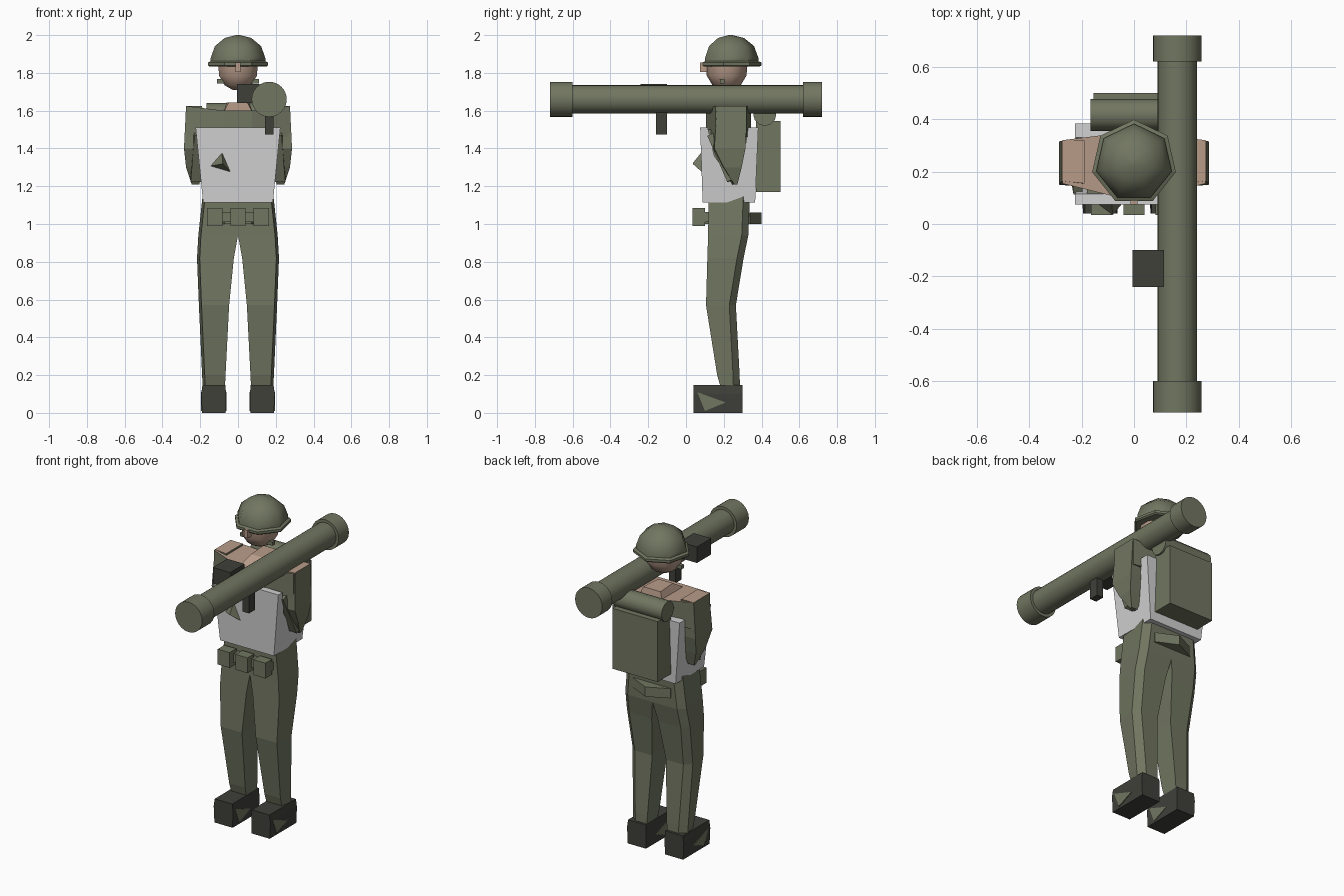
import bpy, bmesh, math
from mathutils import Vector, Matrix

cube = bpy.data.objects.get("Cube")
if cube:
    bpy.data.objects.remove(cube, do_unlink=True)


def material(name, r, g, b):
    m = bpy.data.materials.new(name)
    m.use_nodes = True
    m.diffuse_color = (r, g, b, 1)
    bsdf = next(n for n in m.node_tree.nodes if n.type == 'BSDF_PRINCIPLED')
    bsdf.inputs["Base Color"].default_value = (r, g, b, 1)
    return m


OLIVE = material("olive", 0.165, 0.18, 0.118)
SKIN = material("skin", 0.48, 0.33, 0.25)
WHITE = material("pale grey", 0.64, 0.64, 0.64)
DARK = material("charcoal", 0.05, 0.05, 0.042)


def finish(name, bm, *mats, smooth=None):
    bmesh.ops.recalc_face_normals(bm, faces=bm.faces)
    mesh = bpy.data.meshes.new(name)
    bm.to_mesh(mesh)
    bm.free()
    obj = bpy.data.objects.new(name, mesh)
    bpy.context.collection.objects.link(obj)
    for m in mats:
        mesh.materials.append(m)
    if smooth:
        bpy.ops.object.select_all(action='DESELECT')
        obj.select_set(True)
        bpy.context.view_layer.objects.active = obj
        bpy.ops.object.shade_smooth_by_angle(angle=math.radians(smooth))
    return obj


def loft(name, rings, mat, smooth=None):
    """Skin a closed shape through rings with equal point counts."""
    bm = bmesh.new()
    rows = [[bm.verts.new(p) for p in ring] for ring in rings]
    n = len(rows[0])
    for a, b in zip(rows, rows[1:]):
        for i in range(n):
            j = (i + 1) % n
            bm.faces.new((a[i], a[j], b[j], b[i]))
    bm.faces.new(rows[0])
    bm.faces.new(rows[-1])
    return finish(name, bm, mat, smooth=smooth)


def box(name, x0, x1, y0, y1, z0, z1, mat):
    rings = [[(x0, y0, z), (x1, y0, z), (x1, y1, z), (x0, y1, z)] for z in (z0, z1)]
    return loft(name, rings, mat)


def lathe(name, center, axis, sides, profile, mat, smooth=None):
    """Rings of (radius, offset) about an axis through center."""
    turn = Vector((0, 0, 1)).rotation_difference(Vector(axis)).to_matrix()
    rings = []
    for r, h in profile:
        angles = [math.pi / 2 + math.tau * i / sides for i in range(sides)]
        rings.append([Vector(center) + turn @ Vector((r * math.cos(a), r * math.sin(a), h))
                      for a in angles])
    return loft(name, rings, mat, smooth)


def limb(name, start, end, w0, w1, mat):
    """Tapered four sided bar between two points."""
    a, b = Vector(start), Vector(end)
    turn = (b - a).to_track_quat('Z', 'Y').to_matrix()
    square = ((-1, -1), (1, -1), (1, 1), (-1, 1))
    return loft(name, [[p + turn @ Vector((w * x / 2, w * y / 2, 0)) for x, y in square]
                       for p, w in ((a, w0), (b, w1))], mat)


# Launcher tube with raised end rings, sight and grip
lathe("launcher_tube", (0.165, 0, 1.66), (0, 1, 0), 24,
      [(0.093, -0.72), (0.093, -0.6), (0.075, -0.6), (0.075, 0.62), (0.093, 0.62), (0.093, 0.72)],
      OLIVE, 40)
box("launcher_sight", -0.005, 0.115, -0.24, -0.10, 1.64, 1.74, DARK)
box("launcher_grip", 0.143, 0.188, -0.16, -0.10, 1.475, 1.60, DARK)

# Helmet, brim, head, nose
CY = 0.235
lathe("helmet_dome", (0, CY, 0), (0, 0, 1), 7,
      [(0.148, 1.845), (0.148, 1.88), (0.125, 1.942), (0.072, 1.985), (0.01, 2.0)], OLIVE, 50)
lathe("helmet_brim", (0, CY, 0), (0, 0, 1), 7,
      [(0.155, 1.833), (0.164, 1.84), (0.164, 1.855), (0.148, 1.862)], OLIVE)
lathe("head", (0, 0.215, 0), (0, 0, 1), 10,
      [(0.03, 1.71), (0.075, 1.735), (0.105, 1.785), (0.11, 1.84)], SKIN, 60)
box("nose", -0.013, 0.013, 0.075, 0.12, 1.805, 1.855, SKIN)
for s, side in ((1, "left"), (-1, "right")):
    box(side + "_chin_strap", s * 0.055, s * 0.112, 0.18, 0.205, 1.745, 1.767, OLIVE)

# Shirt yoke: sections across the shoulders, bare upper faces
sections = [(-0.274, 0.155, 0.32, 1.625), (-0.075, 0.105, 0.345, 1.60),
            (0.075, 0.105, 0.345, 1.60), (0.274, 0.155, 0.32, 1.625)]
shirt = loft("shirt_yoke", [[(x, y0, 1.46), (x, y1, 1.46), (x, y1, z), (x, y0, z)]
                            for x, y0, y1, z in sections], OLIVE)
shirt.data.materials.append(SKIN)
for f in shirt.data.polygons:
    if f.normal.z > 0.7:
        f.material_index = 1

# Neck base
loft("neck", [[(-0.078, 0.12, 1.59), (0.078, 0.12, 1.59), (0.078, 0.345, 1.59), (-0.078, 0.345, 1.59)],
              [(-0.05, 0.20, 1.642), (0.05, 0.20, 1.642), (0.06, 0.335, 1.642), (-0.06, 0.335, 1.642)]], SKIN)

# Vest: side outline with armholes, narrowing to the waist
outline = [(0.075, 1.51), (0.115, 1.51), (0.15, 1.36), (0.23, 1.25), (0.315, 1.42), (0.33, 1.51),
           (0.383, 1.51), (0.366, 1.115), (0.088, 1.115)]
loft("vest", [[(s * (0.185 + 0.1 * (z - 1.115)), y, z) for y, z in outline] for s in (-1, 1)], WHITE)
box("vest_filling", -0.18, 0.18, 0.11, 0.34, 1.13, 1.5, OLIVE)

# Arms: bent, tapering to the elbow
arm_levels = [(1.625, 0.19, 0.275, 0.155, 0.318), (1.40, 0.17, 0.286, 0.14, 0.315),
              (1.30, 0.18, 0.275, 0.19, 0.295), (1.21, 0.205, 0.245, 0.245, 0.272)]
for s, side in ((1, "left"), (-1, "right")):
    arm = loft(side + "_upper_arm", [[(s * a, y0, z), (s * b, y0 + 0.01, z), (s * b, y1, z), (s * a, y1, z)]
                                     for z, a, b, y0, y1 in arm_levels], OLIVE)
    arm.data.materials.append(SKIN)
    for f in arm.data.polygons:
        if f.normal.z > 0.9:
            f.material_index = 1
    limb(side + "_forearm", (s * 0.225, 0.245, 1.235), (s * 0.215, 0.13, 1.475), 0.055, 0.035, OLIVE)

# Hand end emerging from the chest
loft("hand_tip", [[(-0.155, 0.09, 1.305), (-0.035, 0.09, 1.27), (-0.085, 0.09, 1.39)],
                  [(-0.084, 0.036, 1.318), (-0.08, 0.036, 1.318), (-0.082, 0.036, 1.322)]], OLIVE)

# Backpack and bedroll
box("backpack", -0.155, 0.155, 0.37, 0.50, 1.17, 1.545, OLIVE)
lathe("bedroll", (0, 0.417, 1.58), (1, 0, 0), 12, [(0.061, -0.166), (0.061, 0.166)], OLIVE, 40)

# Belt and front pouches
lathe("belt", (0, CY, 0), (0, 0, 1), 7, [(0.165, 1.0), (0.165, 1.06)], OLIVE)
box("belt_front", -0.16, 0.16, 0.075, 0.13, 1.01, 1.063, OLIVE)
for x, name in ((-0.123, "right"), (0, "middle"), (0.123, "left")):
    box(name + "_pouch", x - 0.041, x + 0.041, 0.035, 0.10, 0.99, 1.085, OLIVE)

# Legs: z, inner x, outer x, front y, back y
leg_levels = [(1.145, 0, 0.188, 0.12, 0.338), (0.94, 0, 0.21, 0.117, 0.33),
              (0.82, 0.022, 0.217, 0.113, 0.305), (0.57, 0.047, 0.207, 0.106, 0.264),
              (0.20, 0.066, 0.19, 0.165, 0.284), (0.12, 0.07, 0.186, 0.188, 0.286)]
for s, side in ((1, "left"), (-1, "right")):
    loft(side + "_leg", [[(s * a, f, z), (s * (b - 0.014), f, z), (s * b, k - 0.035, z),
                          (s * (b - 0.04), k, z), (s * a, k, z)]
                         for z, a, b, f, k in leg_levels], OLIVE)
    # Boot with a triangular patch on each flank
    loft(side + "_boot", [[(s * a, 0.04, z), (s * b, 0.04, z), (s * b, 0.30, z), (s * a, 0.30, z)]
                          for z, a, b in ((0, 0.065, 0.19), (0.1, 0.063, 0.195), (0.147, 0.067, 0.188))], DARK)
    for x, part in ((0.062, "inner"), (0.191, "outer")):
        loft(f"{side}_boot_{part}_patch", [[(s * (x + d), y, z) for y, z in ((0.06, 0.11), (0.21, 0.055), (0.10, 0.01))]
                                           for d in (0, 0.005)], OLIVE)
